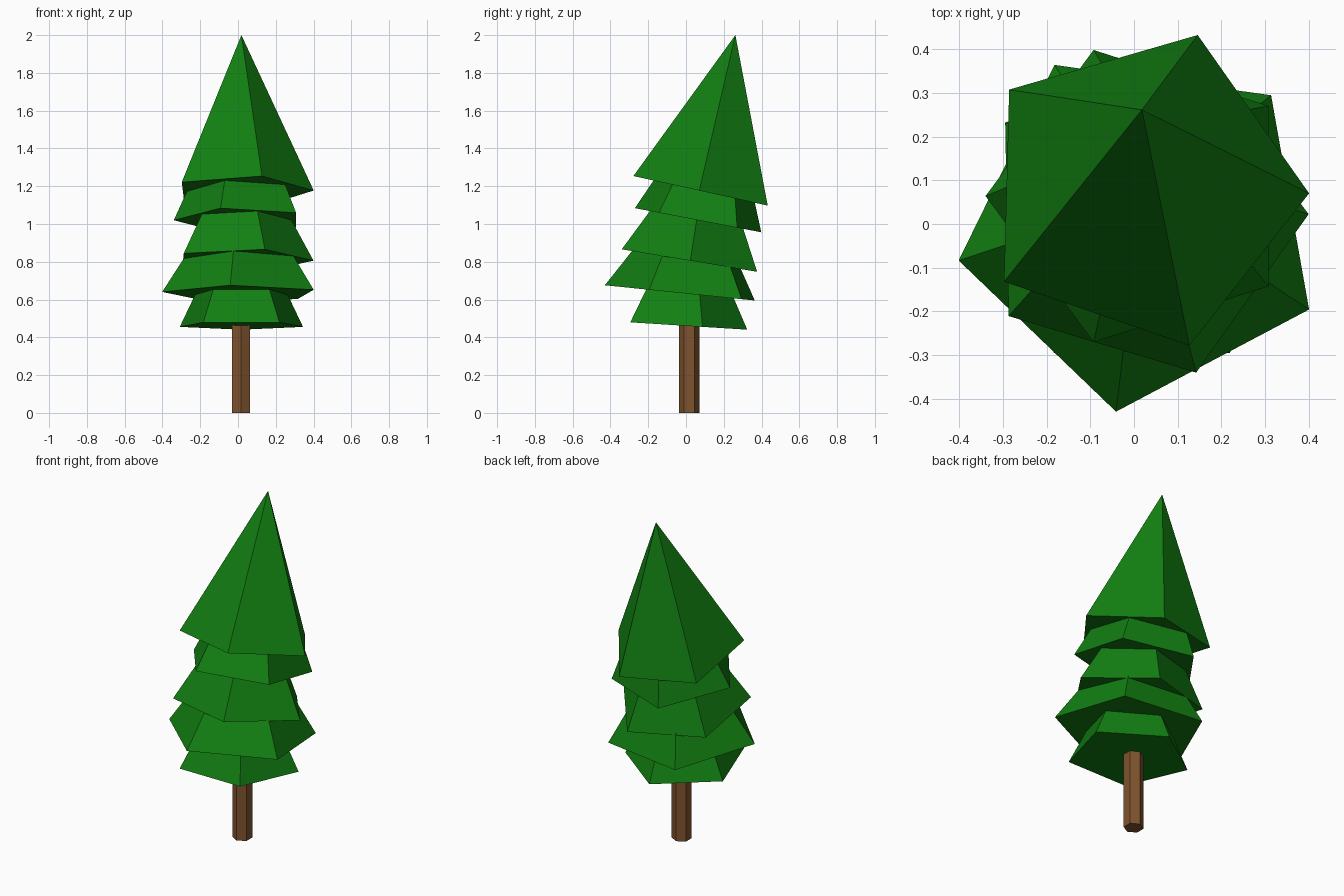
import bpy
from math import radians
from mathutils import Matrix

if "Cube" in bpy.data.objects:
    bpy.data.objects.remove(bpy.data.objects["Cube"])


def material(name, colour):
    mat = bpy.data.materials.new(name)
    mat.diffuse_color = (*colour, 1)
    mat.use_nodes = True
    mat.node_tree.nodes["Principled BSDF"].inputs["Base Color"].default_value = mat.diffuse_color
    return mat


GREEN = material("foliage_green", (0.006, 0.212, 0.006))
BROWN = material("trunk_brown", (0.212, 0.087, 0.027))


def cone(name, sides, r1, r2, height, base, phase, tilt, mat):
    # Cone whose base centre sits at `base`, leaning towards +y by `tilt` degrees
    bpy.ops.mesh.primitive_cone_add(vertices=sides, radius1=r1, radius2=r2, depth=height)
    ob = bpy.context.object
    ob.name = name
    # primitive's first vertex points along +y
    ob.data.transform(Matrix.Translation(base)
                      @ Matrix.Rotation(radians(-tilt), 4, 'X')
                      @ Matrix.Rotation(radians(phase - 90), 4, 'Z')
                      @ Matrix.Translation((0, 0, height / 2)))
    ob.data.materials.append(mat)
    return ob


# Hexagonal trunk
cone("trunk", 6, 0.055, 0.055, 0.55, (0.017, 0.017, 0), 90, 0, BROWN)

# Five-sided foliage tiers, leaning further towards the top
# (radius, height, base y, base z, phase, tilt)
tiers = [
    (0.343, 0.68, -0.018, 0.462, 90, 3.6),
    (0.426, 0.66, -0.010, 0.633, 46, 5.8),
    (0.382, 0.71, 0.016, 0.807, 1, 9.4),
    (0.358, 0.80, 0.064, 1.020, 180, 10.8),
    (0.383, 0.845, 0.080, 1.175, -1.5, 12.4),
]
for i, (r, h, y, z, phase, tilt) in enumerate(tiers, 1):
    cone(f"foliage_tier_{i}", 5, r, 0, h, (0.018, y, z), phase, tilt, GREEN)
